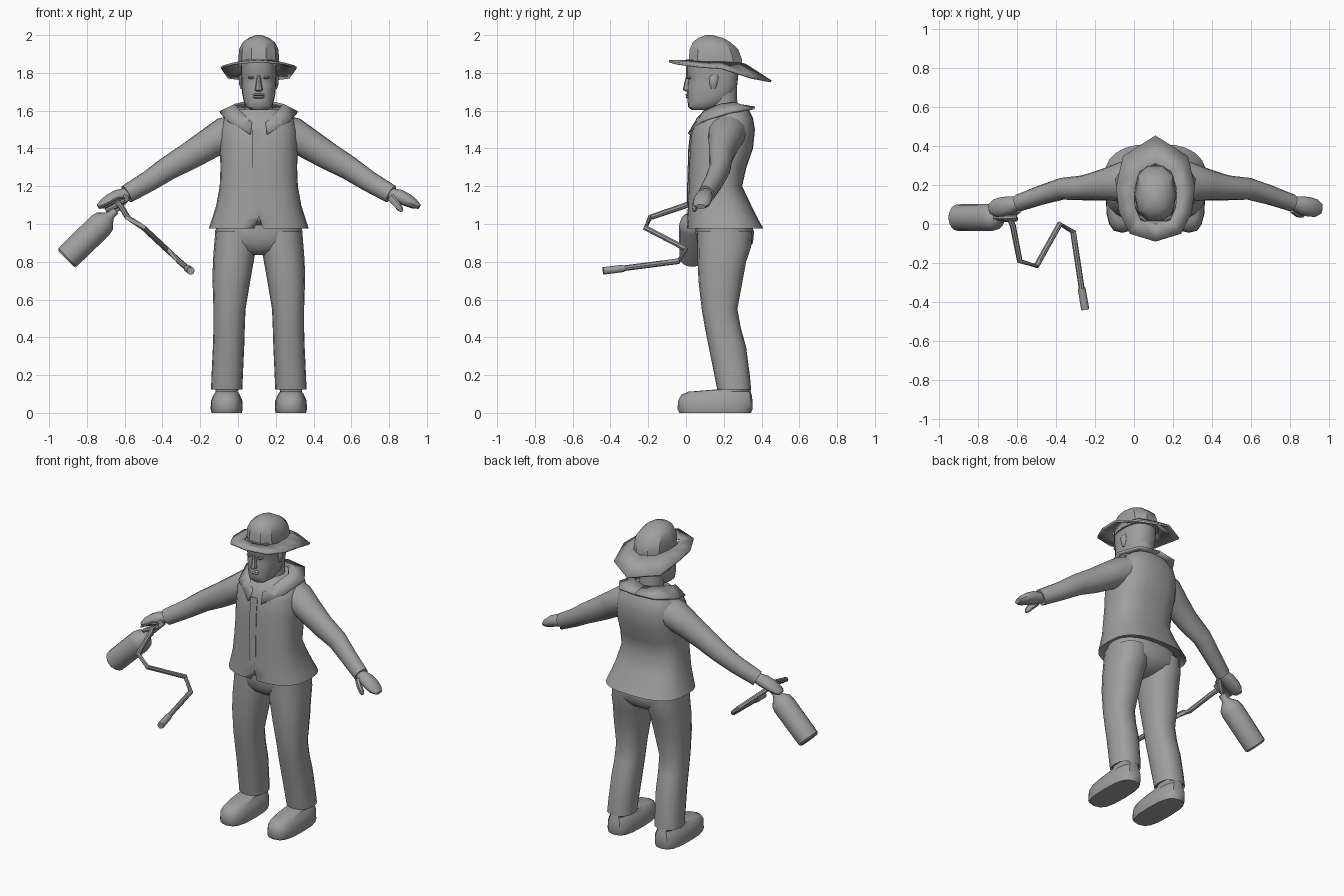
import bpy, bmesh, math
from mathutils import Vector

CX = 0.11  # body centre line
grey = bpy.data.materials.new("plain_grey")
grey.diffuse_color = (0.35, 0.35, 0.35, 1)


def make(name, verts, faces, angle=40):
    me = bpy.data.meshes.new(name)
    me.from_pydata([tuple(v) for v in verts], [], faces)
    bm = bmesh.new()
    bm.from_mesh(me)
    bmesh.ops.recalc_face_normals(bm, faces=bm.faces)
    bm.to_mesh(me)
    bm.free()
    me.materials.append(grey)
    ob = bpy.data.objects.new(name, me)
    bpy.context.collection.objects.link(ob)
    bpy.ops.object.select_all(action='DESELECT')
    ob.select_set(True)
    bpy.context.view_layer.objects.active = ob
    bpy.ops.object.shade_smooth_by_angle(angle=math.radians(angle))
    return ob


def skin(name, rings, angle=40, caps=True):
    """Join equal rings of points into a skin."""
    n = len(rings[0])
    faces = [(i * n + j, i * n + (j + 1) % n, (i + 1) * n + (j + 1) % n, (i + 1) * n + j)
             for i in range(len(rings) - 1) for j in range(n)]
    if caps:
        faces += [tuple(range(n)), tuple(range((len(rings) - 1) * n, len(rings) * n))]
    return make(name, [v for r in rings for v in r], faces, angle)


def power(v, e):
    return math.copysign(abs(v) ** e, v)


def stack(name, sections, n=20, e=1.0, angle=40):
    """Level sections: z, centre x, half width, front y, back y."""
    rings = []
    for z, cx, hw, yf, yb in sections:
        ts = [math.tau * i / n for i in range(n)]
        rings.append([(cx + hw * power(math.cos(t), e),
                       (yf + yb) / 2 + (yb - yf) / 2 * power(math.sin(t), e), z) for t in ts])
    return skin(name, rings, angle)


def tube(name, path, n=12, angle=40):
    """Path points: x, y, z, sideways radius, upright radius."""
    pts = [Vector(p[:3]) for p in path]
    rings = []
    for i, p in enumerate(pts):
        a, b = pts[max(i - 1, 0)], pts[min(i + 1, len(pts) - 1)]
        d = (b - a).normalized()
        side = d.cross(Vector((0, 0, 1))).normalized()
        up = side.cross(d)
        rings.append([p + side * path[i][3] * math.cos(math.tau * k / n)
                      + up * path[i][4] * math.sin(math.tau * k / n) for k in range(n)])
    return skin(name, rings, angle)


# Jacket with flared hem and a small notch at the front
front = [(0.975, .265, .005, .41), (1.02, .25, .007, .385), (1.1, .225, .01, .345),
         (1.2, .207, .012, .297), (1.3, .203, .015, .32), (1.4, .207, .018, .355),
         (1.5, .205, .03, .365), (1.56, .185, .055, .355), (1.61, .13, .11, .33)]
jacket = stack("jacket", [(1.0, CX, .235, .035, .375)] + [(z, CX, w, f, b) for z, w, f, b in front],
               24, 0.75)
notch = make("hem_notch_cutter",
             [(CX + x, y, z) for y in (-.05, .03) for x, z in ((-.028, .96), (.028, .96), (0, 1.04))],
             [(0, 1, 2), (3, 4, 5), (0, 1, 4, 3), (1, 2, 5, 4), (2, 0, 3, 5)])
notch.hide_render = True
notch.hide_viewport = True
cut = jacket.modifiers.new("notch", 'BOOLEAN')
cut.object, cut.operation = notch, 'DIFFERENCE'

# Overlapping front flap
skin("front_flap", [[(CX - .035, f + .01, z), (CX - .035, f - .006, z),
                     (CX + .01, f - .003, z), (CX + .01, f + .01, z)]
                    for z, w, f, b in front[2:7]], 20)

# Collar, one half mirrored
inner = [(0, .27, 1.63), (.08, .25, 1.64), (.125, .18, 1.63), (.10, .10, 1.60), (.035, .05, 1.535)]
outer = [(0, .365, 1.615), (.13, .345, 1.61), (.205, .23, 1.59), (.165, .09, 1.545), (.045, .015, 1.475)]
for name, s in (("collar_left", 1), ("collar_right", -1)):
    pts = [(CX + s * x, y, z) for x, y, z in inner + outer]
    collar = make(name, pts, [(i, i + 1, i + 6, i + 5) for i in range(4)])
    sol = collar.modifiers.new("thickness", 'SOLIDIFY')
    sol.thickness, sol.offset = 0.014, 0

# Trouser seat
stack("trouser_seat", [(.835, CX, .04, .12, .27), (.86, CX, .13, .08, .32), (.9, CX, .215, .06, .355),
                       (.96, CX, .232, .05, .36), (1.05, CX, .2, .06, .33)], 20, 0.85)

for side, s in (("left", 1), ("right", -1)):
    # Trouser leg
    leg = [(.14, .17, .07, .175, .335), (.125, .17, .083, .165, .345), (.2, .167, .083, .15, .338),
           (.35, .16, .083, .12, .318), (.45, .157, .083, .1, .29), (.55, .155, .085, .083, .272),
           (.7, .145, .1, .066, .3), (.8, .135, .108, .062, .318), (.88, .125, .112, .06, .345),
           (.96, .12, .11, .06, .35)]
    stack(side + "_trouser_leg", [(z, CX + s * x, w, f, b) for z, x, w, f, b in leg], 16, 0.85)

    # Shoe
    shoe = [(0, .08, -.035, .345), (.02, .085, -.045, .352), (.065, .083, -.042, .352),
            (.095, .07, -.025, .348), (.112, .058, .01, .343), (.125, .06, .17, .34), (.16, .055, .19, .32)]
    stack(side + "_shoe", [(z, CX + s * .17, w, f, b) for z, w, f, b in shoe], 16, 0.7)

    # Sleeve
    arm = [(.06, .22, 1.515, .11, .085), (.18, .215, 1.475, .10, .092), (.27, .20, 1.42, .08, .082),
           (.37, .185, 1.358, .064, .074), (.48, .18, 1.295, .056, .064), (.58, .15, 1.228, .05, .056),
           (.70, .108, 1.158, .044, .05), (.69, .108, 1.163, .03, .034)]
    last = arm.pop()
    tube(side + "_sleeve", [(CX + s * x, y, z, a, b) for x, y, z, a, b in arm], 14)

    # Hand and thumb
    hand = [(.67, .11, 1.172, .03, .03), (.71, .105, 1.155, .036, .034), (.745, .097, 1.145, .046, .038),
            (.79, .087, 1.125, .05, .034), (.825, .081, 1.105, .045, .026), (.85, .078, 1.092, .026, .013)]
    tube(side + "_hand", [(CX + s * x, y, z, a, b) for x, y, z, a, b in hand], 12)
    thumb = [(.70, .075, 1.14, .018, .022), (.73, .052, 1.105, .018, .02),
             (.75, .045, 1.08, .014, .016), (.758, .043, 1.067, .007, .008)]
    tube(side + "_thumb", [(CX + s * x, y, z, a, b) for x, y, z, a, b in thumb], 8)

    # Ear and eye
    stack(side + "_ear", [(1.715, CX + s * .09, .006, .135, .155), (1.74, CX + s * .093, .011, .125, .165),
                          (1.775, CX + s * .094, .012, .122, .172), (1.79, CX + s * .092, .006, .135, .165)], 8)
    stack(side + "_eye", [(1.768, CX + s * .04, .008, .004, .03), (1.775, CX + s * .04, .018, .001, .03),
                          (1.784, CX + s * .04, .01, .003, .03)], 8)

# Neck, head and facial features
stack("neck", [(1.52, CX, .085, .08, .29), (1.6, CX, .075, .12, .272), (1.76, CX, .075, .12, .27)], 16)
stack("head", [(1.603, CX, .045, .03, .13), (1.62, CX, .068, .012, .17), (1.65, CX, .08, .008, .225),
               (1.69, CX, .088, .006, .26), (1.74, CX, .092, .008, .272), (1.77, CX, .092, .012, .275),
               (1.79, CX, .094, .001, .277), (1.87, CX, .094, .0, .28)], 20, 0.8)
stack("nose", [(1.702, CX, .014, .0, .03), (1.71, CX, .022, -.017, .03), (1.725, CX, .018, -.014, .03),
               (1.785, CX, .009, .0, .03)], 8)
for name, z, y in (("upper_lip", 1.684, -.006), ("lower_lip", 1.671, -.003)):
    stack(name, [(z - .006, CX, .026, .003, .03), (z, CX, .034, y, .03), (z + .006, CX, .026, .003, .03)], 10)

# Hat crown and drooping brim
stack("hat_crown", [(1.835, CX, .108, .005, .305), (1.87, CX, .108, .008, .303), (1.925, CX, .104, .014, .282),
                    (1.962, CX, .085, .032, .24), (1.985, CX, .055, .06, .2), (2.0, CX, .015, .105, .14)],
      10, 0.85, 30)
rim = [(0, -.09, 1.862), (.13, -.05, 1.85), (.185, .06, 1.835), (.2, .19, 1.825), (.165, .345, 1.775),
       (0, .45, 1.755)]
base = [(0, .0, 1.862), (.075, .02, 1.86), (.105, .09, 1.855), (.108, .18, 1.855), (.08, .27, 1.85),
        (0, .31, 1.845)]


def around(half):
    whole = half + [(-x, y, z) for x, y, z in half[-2:0:-1]]
    return [(CX + x, y, z) for x, y, z in whole]


brim = skin("hat_brim", [around(base), around(rim)], 30, False)
sol = brim.modifiers.new("thickness", 'SOLIDIFY')
sol.thickness, sol.offset = 0.012, 0

# Gas bottle: body, neck and lever
A, B = Vector((-.91, .033, .815)), Vector((-.66, .033, 1.06))


def along(t, r):
    return (*A.lerp(B, t), r, r)


tube("bottle", [along(0, .058), along(.03, .068), along(.72, .07), along(.82, .062),
                along(.9, .035), along(.95, .022), along(1.05, .022)], 16)
tube("bottle_valve", [(-.7, .033, 1.07, .015, .012), (-.64, .03, 1.1, .018, .016),
                      (-.6, .025, 1.125, .012, .012)], 8)
tube("bottle_lever", [(-.72, .035, 1.09, .012, .006), (-.64, .035, 1.135, .012, .007),
                      (-.6, .035, 1.14, .01, .006)], 6)

# Hose and nozzle
hose = [(-.635, .025, 1.11), (-.62, -.01, 1.095), (-.585, -.19, 1.035), (-.5, -.215, .98),
        (-.38, .0, .868), (-.312, -.04, .803), (-.265, -.35, .763)]
tube("hose", [(*p, .015, .015) for p in hose], 8)
tube("hose_nozzle", [(-.268, -.33, .765, .02, .02), (-.25, -.438, .752, .021, .021)], 10)
